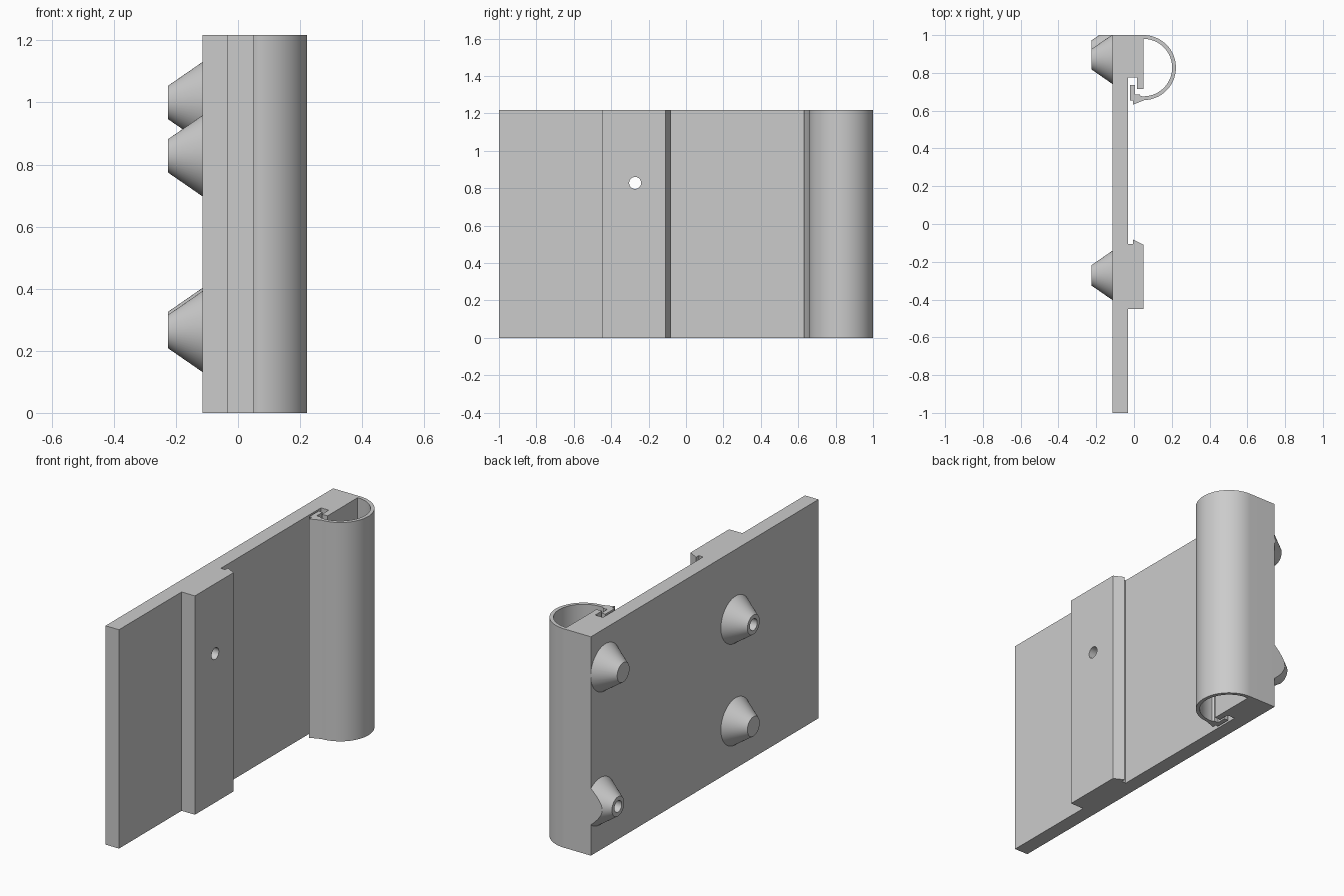
import bpy, bmesh, math
from mathutils import Matrix, Vector

cube = bpy.data.objects.get("Cube")
if cube:
    bpy.data.objects.remove(cube, do_unlink=True)

HEIGHT = 1.217
BACK, FACE, RAISED = -0.115, -0.032, 0.05   # plate back, plate front, raised front
TUBE_Y, TUBE_R, WALL = 0.828, 0.172, 0.02
PEG_TIP, PEG_BASE_R, PEG_TIP_R = -0.225, 0.13, 0.054
HOLE_R = 0.032

grey = bpy.data.materials.new("light grey")
grey.use_nodes = True
grey.diffuse_color = (0.6, 0.6, 0.6, 1)
grey.node_tree.nodes["Principled BSDF"].inputs["Base Color"].default_value = (0.6, 0.6, 0.6, 1)


def finish(name, bm):
    """Turn a bmesh into a shaded object."""
    bmesh.ops.recalc_face_normals(bm, faces=bm.faces)
    mesh = bpy.data.meshes.new(name)
    bm.to_mesh(mesh)
    bm.free()
    mesh.materials.append(grey)
    obj = bpy.data.objects.new(name, mesh)
    bpy.context.collection.objects.link(obj)
    return obj


def select(obj):
    bpy.ops.object.select_all(action='DESELECT')
    obj.select_set(True)
    bpy.context.view_layer.objects.active = obj


def cone_x(name, x0, x1, r0, r1, y, z, segments=64):
    """Cone frustum along x, trimmed at the plate's rear edge."""
    bm = bmesh.new()
    spin = Matrix.Rotation(math.pi / 2, 4, 'Y')
    place = Matrix.Translation(((x0 + x1) / 2, y, z))
    bmesh.ops.create_cone(bm, cap_ends=True, segments=segments, radius1=r0,
                          radius2=r1, depth=x1 - x0, matrix=place @ spin)
    geom = bm.verts[:] + bm.edges[:] + bm.faces[:]
    cut = bmesh.ops.bisect_plane(bm, geom=geom, plane_co=Vector((0, 1, 0)),
                                 plane_no=Vector((0, 1, 0)), clear_outer=True)
    rim = [e for e in cut["geom_cut"] if isinstance(e, bmesh.types.BMEdge)]
    if rim:
        bmesh.ops.holes_fill(bm, edges=rim)
    return finish(name, bm)


def drill(obj, y, z):
    """Bore a round hole along x through the object."""
    cutter = cone_x("hole_cutter", -0.3, 0.1, HOLE_R, HOLE_R, y, z, 32)
    cutter.hide_render = True
    mod = obj.modifiers.new("hole", 'BOOLEAN')
    mod.operation, mod.solver, mod.object = 'DIFFERENCE', 'EXACT', cutter
    select(obj)
    bpy.ops.object.modifier_apply(modifier=mod.name)
    bpy.data.objects.remove(cutter, do_unlink=True)


def arc(radius, start, end, steps=48):
    angles = [math.radians(start + (end - start) * i / steps) for i in range(steps + 1)]
    return [(RAISED + radius * math.cos(a), TUBE_Y + radius * math.sin(a)) for a in angles]


# Extruded profile: plate, raised rail, and tube with hooked lip
profile = [(BACK, -1), (FACE, -1),
           # raised rail with undercut edge
           (FACE, -0.45), (RAISED, -0.45), (RAISED, -0.11),
           (-0.005, -0.082), (-0.005, -0.105), (FACE, -0.105),
           # slot and block behind the tube
           (FACE, 0.775), (0.016, 0.775), (0.016, 0.715), (RAISED, 0.715)]
profile += arc(TUBE_R - WALL, 90, -95)
# hook at the free end of the tube
profile += [(0.03, 0.685), (0.005, 0.685), (0.005, 0.737), (-0.02, 0.737),
            (-0.02, 0.655), (-0.005, 0.655), (-0.005, 0.632)]
profile += arc(TUBE_R, -88, 90)
profile += [(BACK, 1)]

bm = bmesh.new()
base = bm.faces.new([bm.verts.new((x, y, 0)) for x, y in profile])
top = bmesh.ops.extrude_face_region(bm, geom=[base], use_keep_orig=True)["geom"]
bmesh.ops.translate(bm, vec=(0, 0, HEIGHT),
                    verts=[v for v in top if isinstance(v, bmesh.types.BMVert)])
plate = finish("extruded_plate", bm)

# Tapered pegs on the back: name, y, z, drilled
pegs = [("front_upper_peg", -0.272, 0.828, True),
        ("front_lower_peg", -0.272, 0.262, False),
        ("rear_upper_peg", 0.872, 1.0, False),
        ("rear_lower_peg", 0.918, 0.272, True)]
parts = [plate]
slope = (PEG_BASE_R - PEG_TIP_R) / (BACK - PEG_TIP)
sink = 0.004
for name, y, z, drilled in pegs:
    peg = cone_x(name, PEG_TIP, BACK + sink, PEG_TIP_R, PEG_BASE_R + slope * sink, y, z)
    parts.append(peg)
    if drilled:
        drill(peg, y, z)
        drill(plate, y, z)

for obj in parts:
    select(obj)
    bpy.ops.object.shade_smooth_by_angle(angle=math.radians(25))
